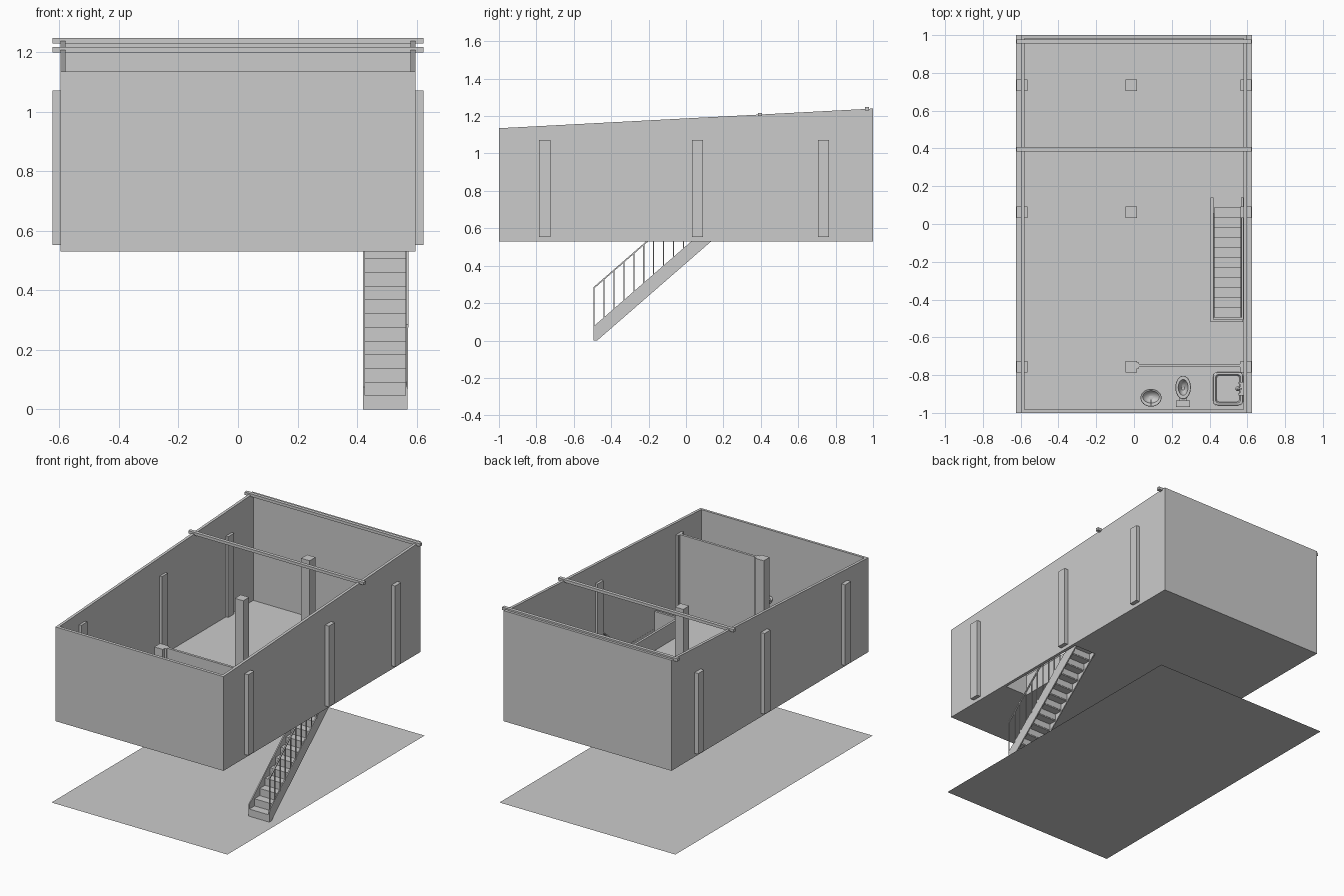
import bpy, bmesh, math
from mathutils import Matrix

if "Cube" in bpy.data.objects:
    bpy.data.objects.remove(bpy.data.objects["Cube"])

FLOOR = 0.553
BASE = 0.53


def roof(y):
    return 1.135 + (y + 1) * 0.0525


def finish(name, bm, smooth=False):
    bmesh.ops.recalc_face_normals(bm, faces=bm.faces)
    me = bpy.data.meshes.new(name)
    bm.to_mesh(me)
    bm.free()
    ob = bpy.data.objects.new(name, me)
    bpy.context.collection.objects.link(ob)
    if smooth:
        bpy.context.view_layer.objects.active = ob
        ob.select_set(True)
        bpy.ops.object.shade_smooth_by_angle(angle=math.radians(40))
        ob.select_set(False)
    return ob


def box(name, x0, x1, y0, y1, z0, z1):
    bm = bmesh.new()
    m = Matrix.Translation(((x0 + x1) / 2, (y0 + y1) / 2, (z0 + z1) / 2)) @ \
        Matrix.Diagonal((x1 - x0, y1 - y0, z1 - z0, 1))
    bmesh.ops.create_cube(bm, size=1, matrix=m)
    return finish(name, bm)


def slab_x(name, pts, x0, x1):
    """Extrude a (y, z) profile along x."""
    bm = bmesh.new()
    f = bm.faces.new([bm.verts.new((x0, y, z)) for y, z in pts])
    r = bmesh.ops.extrude_face_region(bm, geom=[f])
    bmesh.ops.translate(bm, vec=(x1 - x0, 0, 0),
                        verts=[v for v in r["geom"] if isinstance(v, bmesh.types.BMVert)])
    return finish(name, bm)


def loft(name, rings, n=28, power=1.0):
    """Skin rings (cx, cy, z, rx, ry); power < 1 squares the ellipse."""
    bm = bmesh.new()
    loops = []
    for cx, cy, z, rx, ry in rings:
        loop = []
        for i in range(n):
            a = 2 * math.pi * (i + 0.5) / n
            c, s = math.cos(a), math.sin(a)
            loop.append(bm.verts.new((cx + rx * math.copysign(abs(c) ** power, c),
                                      cy + ry * math.copysign(abs(s) ** power, s), z)))
        loops.append(loop)
    for a, b in zip(loops, loops[1:]):
        for i in range(n):
            j = (i + 1) % n
            bm.faces.new((a[i], a[j], b[j], b[i]))
    bm.faces.new(loops[0])
    bm.faces.new(loops[-1])
    return finish(name, bm, True)


# Ground sheet
bm = bmesh.new()
bmesh.ops.create_grid(bm, x_segments=1, y_segments=1, size=1,
                      matrix=Matrix.Diagonal((0.625, 1, 1, 1)))
finish("ground_sheet", bm)

# Floor slab, with an opening for the stairs
HX0, HX1, HY0, HY1 = 0.42, 0.578, -0.505, 0.14
box("floor_main", -0.597, HX0, -1, 1, BASE, FLOOR)
box("floor_front", HX0, 0.597, -1, HY0, BASE, FLOOR)
box("floor_back", HX0, 0.597, HY1, 1, BASE, FLOOR)
box("floor_edge", HX1, 0.597, HY0, HY1, BASE, FLOOR)

# Outer walls with a sloping top
for side, x0, x1 in (("left", -0.597, -0.579), ("right", 0.579, 0.597)):
    slab_x(side + "_wall", [(-1, BASE), (1, BASE), (1, roof(1)), (-1, roof(-1))], x0, x1)
for side, y0, y1 in (("front", -1, -0.982), ("back", 0.982, 1)):
    slab_x(side + "_wall", [(y0, BASE), (y1, BASE), (y1, roof(y1)), (y0, roof(y0))],
           -0.579, 0.579)

# Columns and roof beams
for row, y in (("front", -0.755), ("middle", 0.062), ("back", 0.735)):
    for col, x in (("left", -0.593), ("centre", -0.015), ("right", 0.593)):
        box(f"{row}_{col}_column", x - 0.03, x + 0.03, y - 0.03, y + 0.03, FLOOR, 1.072)
for name, y in (("middle_beam", 0.396), ("back_beam", 0.967)):
    z = roof(y) - 0.009
    box(name, -0.623, 0.623, y - 0.011, y + 0.011, z, z + 0.018)

# Bathroom partition
box("partition", 0.015, 0.579, -0.757, -0.741, FLOOR, 1.072)
box("partition_post_left", 0.015, 0.027, -0.766, -0.734, FLOOR, 1.072)
box("partition_post_right", 0.56, 0.579, -0.766, -0.734, FLOOR, 1.072)

# Low guard around the stair opening
box("guard_side", 0.405, HX0, -0.52, HY1, FLOOR, 0.665)
box("guard_front", HX0, HX1, -0.52, HY0, FLOOR, 0.665)

# Stairs: stringers, treads and risers
N, RISE, RUN, Y0 = 12, FLOOR / 12, 0.053, -0.495
SX0, SX1 = 0.42, 0.57
slope = RISE / RUN
top_y = Y0 + (FLOOR - 0.075) / slope
stringer = [(Y0, 0), (Y0 + 0.02, 0), (Y0 + 0.02 + FLOOR / slope, FLOOR),
            (top_y, FLOOR), (Y0, 0.075)]
slab_x("stringer_left", stringer, SX0, SX0 + 0.007)
slab_x("stringer_right", stringer, SX1 - 0.007, SX1)
for i in range(N):
    y, z = Y0 + i * RUN, (i + 1) * RISE
    box(f"riser_{i+1}", SX0 + 0.002, SX1 - 0.002, y, y + 0.005, z - RISE, z - 0.005)
    box(f"tread_{i+1}", SX0 + 0.002, SX1 - 0.002, y, y + RUN + 0.003, z - 0.006, z)

# Stair railing on the outer side
for i in range(11):
    y = Y0 + 0.004 + i * RUN
    z = 0.075 + (y - Y0) * slope
    box(f"baluster_{i+1}", 0.566, 0.572, y - 0.003, y + 0.003, z - 0.01, z + 0.205)
ye = Y0 + 10 * RUN + 0.01
ze = 0.285 + (ye - Y0) * slope
slab_x("handrail", [(Y0, 0.275), (ye, ze - 0.01), (ye, ze), (Y0, 0.285)], 0.565, 0.573)

# Washbasin with pedestal and tap
bx, by = 0.09, -0.92
loft("basin_pedestal", [(bx, by - 0.015, FLOOR, 0.022, 0.02),
                        (bx, by - 0.015, 0.6, 0.015, 0.015),
                        (bx, by - 0.01, 0.69, 0.02, 0.02)])
loft("basin", [(bx, by, 0.68, 0.025, 0.02), (bx, by, 0.70, 0.048, 0.04),
               (bx, by, 0.718, 0.056, 0.047), (bx, by, 0.722, 0.054, 0.045),
               (bx, by + 0.005, 0.72, 0.044, 0.033), (bx, by + 0.003, 0.70, 0.034, 0.025),
               (bx, by, 0.69, 0.012, 0.01)])
box("basin_tap_post", bx - 0.003, bx + 0.003, by - 0.042, by - 0.036, 0.715, 0.745)
box("basin_tap_spout", bx - 0.003, bx + 0.003, by - 0.042, by - 0.01, 0.740, 0.746)

# Toilet
tx, ty = 0.26, -0.865
loft("toilet_bowl", [(tx, ty - 0.02, FLOOR, 0.024, 0.045), (tx, ty - 0.02, 0.585, 0.02, 0.038),
                     (tx, ty, 0.615, 0.036, 0.056), (tx, ty, 0.632, 0.041, 0.062),
                     (tx, ty, 0.638, 0.039, 0.060), (tx, ty, 0.638, 0.026, 0.042),
                     (tx, ty, 0.605, 0.018, 0.028), (tx, ty - 0.005, 0.59, 0.008, 0.01)])
box("toilet_neck", tx - 0.02, tx + 0.02, -0.955, -0.915, 0.59, 0.632)
box("toilet_tank", tx - 0.034, tx + 0.034, -0.965, -0.937, 0.625, 0.70)
box("toilet_tank_lid", tx - 0.037, tx + 0.037, -0.968, -0.934, 0.70, 0.708)

# Shower tray with recessed basin, riser pipe and fittings
sx, sy = 0.498, -0.872
loft("shower_tray", [(sx, sy, FLOOR, 0.079, 0.088), (sx, sy, 0.583, 0.079, 0.088),
                     (sx, sy, 0.585, 0.077, 0.086), (sx, sy, 0.585, 0.067, 0.076),
                     (sx, sy, 0.568, 0.061, 0.07)], n=40, power=0.22)
box("shower_pipe", 0.566, 0.572, sy - 0.003, sy + 0.003, 0.70, 0.95)
box("shower_arm", 0.548, 0.572, sy - 0.003, sy + 0.003, 0.945, 0.951)
loft("shower_head", [(0.55, sy, 0.93, 0.013, 0.013), (0.55, sy, 0.937, 0.013, 0.013),
                     (0.55, sy, 0.95, 0.004, 0.004)], n=16)
box("shower_mixer", 0.56, 0.579, sy - 0.03, sy + 0.03, 0.70, 0.71)
for s, y in (("front", sy - 0.03), ("back", sy + 0.03)):
    box(f"shower_knob_{s}", 0.553, 0.579, y - 0.006, y + 0.006, 0.698, 0.712)
